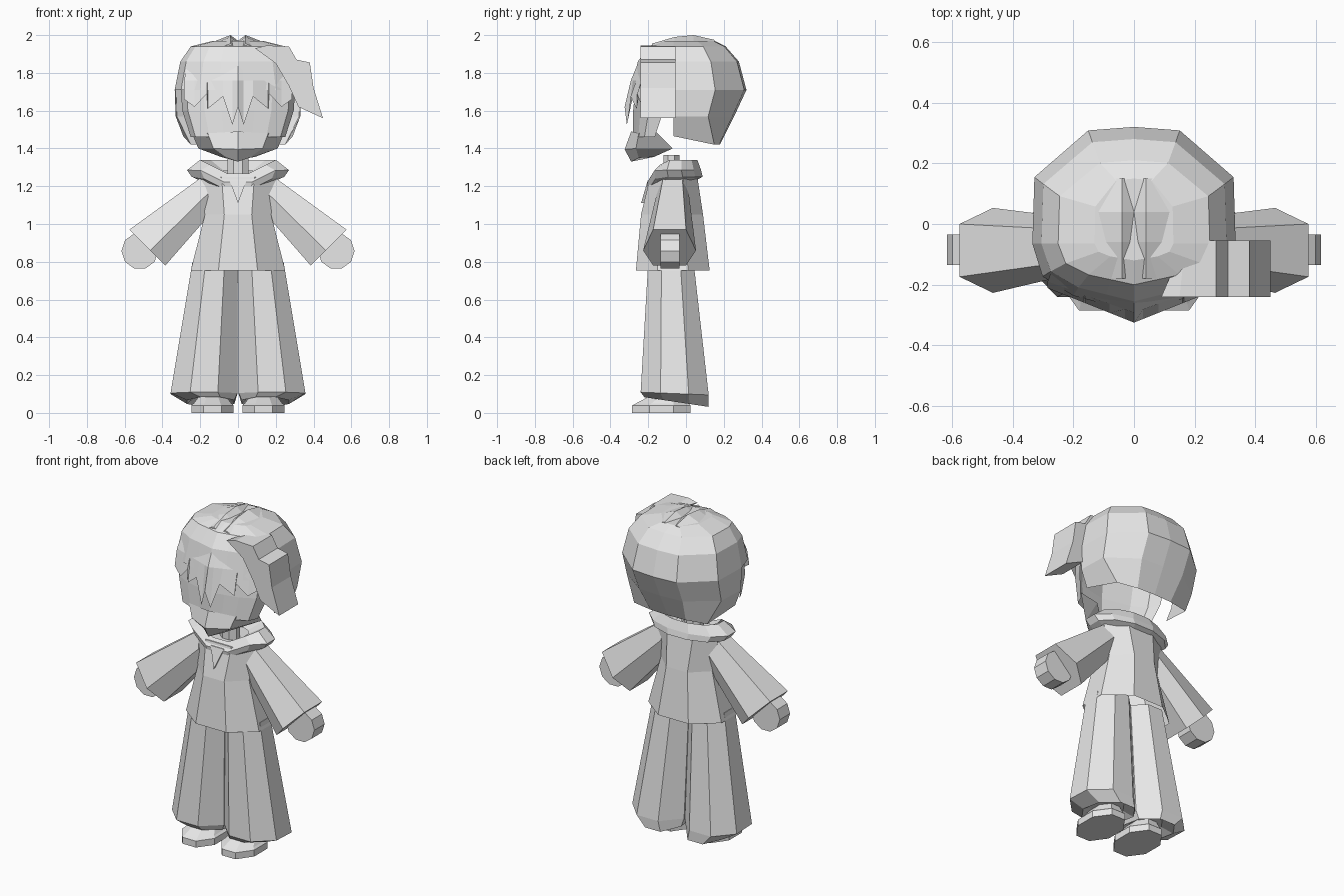
import bpy, bmesh
from math import sin, cos, pi

cube = bpy.data.objects.get("Cube")
if cube:
    bpy.data.objects.remove(cube)

grey = bpy.data.materials.new("light_grey")
grey.use_nodes = True
grey.diffuse_color = (0.8, 0.8, 0.8, 1)
grey.node_tree.nodes["Principled BSDF"].inputs["Base Color"].default_value = (0.8, 0.8, 0.8, 1)


def loft(name, rings, closed=True, caps=(False, False)):
    """Skin a list of equal-length point rings."""
    bm = bmesh.new()
    rows = [[bm.verts.new(p) for p in ring] for ring in rings]
    n = len(rows[0])
    for a, b in zip(rows, rows[1:]):
        for i in range(n if closed else n - 1):
            j = (i + 1) % n
            bm.faces.new((a[i], a[j], b[j], b[i]))
    if caps[0]:
        bm.faces.new(rows[0])
    if caps[1]:
        bm.faces.new(rows[-1])
    bmesh.ops.recalc_face_normals(bm, faces=bm.faces)
    mesh = bpy.data.meshes.new(name)
    bm.to_mesh(mesh)
    bm.free()
    mesh.materials.append(grey)
    ob = bpy.data.objects.new(name, mesh)
    bpy.context.collection.objects.link(ob)
    return ob


def oval(z, rx, front, back, cx=0, n=8, tilt=0):
    """Flat-sided polygon ring with the given extents."""
    k, cy, ry = 1 / cos(pi / n), (front + back) / 2, (back - front) / 2
    ring = []
    for i in range(n):
        a = 2 * pi * (i + 0.5) / n
        y = cy + k * ry * sin(a)
        ring.append((cx + k * rx * cos(a), y, z - tilt * y))
    return ring


def mirrored(row):
    return row + [(-x, y, z) for x, y, z in reversed(row[:-1])]


# Head outlines as fractions of half width and depth, from side to middle
BACK = [(1, 0), (0.98, 0.57), (0.45, 0.97), (0, 1)]
FRONT = [(1, 0), (0.9, 0.48), (0.6, 0.76), (0.3, 0.88), (0, 1)]


def half_ring(profile, z, rx, end, start=-0.065):
    return mirrored([(rx * u, start + (end - start) * v, z) for u, v in profile])


def prism(name, outline, y0, y1):
    """Extrude an x-z outline along y."""
    return loft(name, [[(x, y, z) for x, z in outline] for y in (y0, y1)], caps=(True, True))


# Hooded top
loft("torso", [oval(0.755, 0.25, -0.265, 0.125),
               oval(1.05, 0.175, -0.238, 0.09),
               oval(1.25, 0.21, -0.19, 0.06)], caps=(False, True))


def collar_ring(z, rx, front, back):
    """Ring that dips to a point at the throat."""
    return [(x, y, zz - (0.1 * max(0, 1 - abs(x) / 0.2) if y < -0.08 else 0))
            for x, y, zz in oval(z, rx, front, back, n=12)]


loft("hood_collar", [collar_ring(1.23, 0.19, -0.17, 0.05), collar_ring(1.25, 0.245, -0.2, 0.088),
                     collar_ring(1.285, 0.27, -0.205, 0.08), collar_ring(1.34, 0.2, -0.17, 0.06),
                     collar_ring(1.28, 0.1, -0.13, 0.01)])
loft("neck_opening", [[(-0.045, y, 1.23), (0.045, y, 1.23), (0, y - 0.035, 1.11)]
                      for y in (-0.203, -0.17)], caps=(True, True))
loft("neck", [oval(z, 0.055, -0.12, -0.035) for z in (1.2, 1.365)], caps=(True, True))

for s, side in ((1, "left"), (-1, "right")):
    # Wide six-sided sleeve
    def sleeve_ring(top, mid, low, half, wide, cy):
        return [(s * top[0], cy - half, top[1]), (s * top[0], cy + half, top[1]),
                (s * mid[0], cy + wide, mid[1]), (s * low[0], cy + half, low[1]),
                (s * low[0], cy - half, low[1]), (s * mid[0], cy - wide, mid[1])]

    loft(side + "_sleeve", [
        sleeve_ring((0.19, 1.25), (0.16, 1.16), (0.14, 1.06), 0.05, 0.085, -0.07),
        sleeve_ring((0.575, 0.97), (0.465, 0.86), (0.385, 0.78), 0.087, 0.14, -0.087)],
        caps=(True, True))

    # Flat round hand
    prism(side + "_hand", [(s * 0.52 + 0.097 * cos(2 * pi * i / 10), 0.857 + 0.097 * sin(2 * pi * i / 10))
                           for i in range(10)], -0.135, -0.035)

    # Flared trouser leg
    loft(side + "_trouser_leg", [
        oval(0.80, 0.12, -0.2, 0.04, s * 0.121),
        oval(0.10, 0.177, -0.24, 0.12, s * 0.18, tilt=0.04),
        oval(0.05, 0.125, -0.22, 0.118, s * 0.145, tilt=0.15),
        oval(0.09, 0.08, -0.18, 0.04, s * 0.14)], caps=(True, True))

    # Shoe
    loft(side + "_shoe", [
        oval(0, 0.112, -0.285, 0.025, s * 0.135),
        oval(0.04, 0.112, -0.285, 0.025, s * 0.135),
        oval(0.05, 0.1, -0.265, 0.015, s * 0.135),
        oval(0.09, 0.07, -0.19, 0, s * 0.135)], caps=(True, True))

    # Raised hair on each side of the parting
    loft(side + "_parting_ridge", [
        [(0, y, z - 0.03), (s * 0.04, y, z), (s * 0.13, y, z - 0.035), (s * 0.13, y, z - 0.07)]
        for y, z in ((-0.18, 1.955), (-0.06, 1.99), (0.04, 2.0), (0.15, 1.975))],
        caps=(True, True))

# Face sheet
loft("face", [half_ring(FRONT, 1.46, 0.25, -0.28, -0.165),
              half_ring(FRONT, 1.60, 0.295, -0.28, -0.12),
              half_ring(FRONT, 1.75, 0.305, -0.265, -0.09),
              half_ring(FRONT, 1.88, 0.25, -0.21, -0.08)], closed=False)

# Jaw mask
loft("jaw_mask", [
    mirrored([(0.25, -0.165, 1.495), (0.16, -0.25, 1.48), (0, -0.29, 1.49)]),
    mirrored([(0.21, -0.07, 1.40), (0.13, -0.265, 1.40), (0, -0.325, 1.395)]),
    mirrored([(0.09, -0.17, 1.355), (0.06, -0.25, 1.35), (0, -0.29, 1.33)])],
    closed=False, caps=(False, True))


# Hair dome and the longer back
def dome_ring(z, rx, front, back):
    return half_ring(BACK, z, rx, back) + half_ring(FRONT, z, rx, front)[-2:0:-1]


loft("hair_dome", [dome_ring(1.71, 0.335, -0.29, 0.32), dome_ring(1.86, 0.305, -0.255, 0.28),
                   dome_ring(1.94, 0.25, -0.2, 0.21), dome_ring(1.97, 0.13, -0.12, 0.15)],
     caps=(False, True))
loft("back_hair", [half_ring(BACK, 1.71, 0.335, 0.32), half_ring(BACK, 1.57, 0.33, 0.255),
                   mirrored([(0.29, -0.065, 1.465), (0.25, 0.15, 1.42),
                             (0.12, 0.175, 1.42), (0, 0.18, 1.42)])], closed=False)

# Jagged fringe
tips = [(0.285, 1.66), (0.23, 1.62), (0.165, 1.69), (0.16, 1.61),
        (0.08, 1.675), (0.03, 1.525), (0, 1.62)]
loft("fringe", [mirrored([(x * 0.95, -0.255 + 0.36 * x, 1.85) for x, z in tips]),
                mirrored([(x, -0.292 + 0.36 * x, 1.76) for x, z in tips]),
                mirrored([(x, -0.325 + 0.4 * x, z) for x, z in tips])], closed=False)

# Swept side tuft, slanting back from the parting
tuft = [(0.09, 1.93), (0.15, 1.945), (0.27, 1.94), (0.31, 1.87), (0.38, 1.855),
        (0.40, 1.72), (0.45, 1.56), (0.32, 1.62), (0.27, 1.73), (0.20, 1.85)]
loft("side_tuft", [[(max(x, inner), y, z) for x, z in tuft]
                   for y, inner in ((-0.24, 0.09), (-0.055, 0.17))], caps=(True, True))
